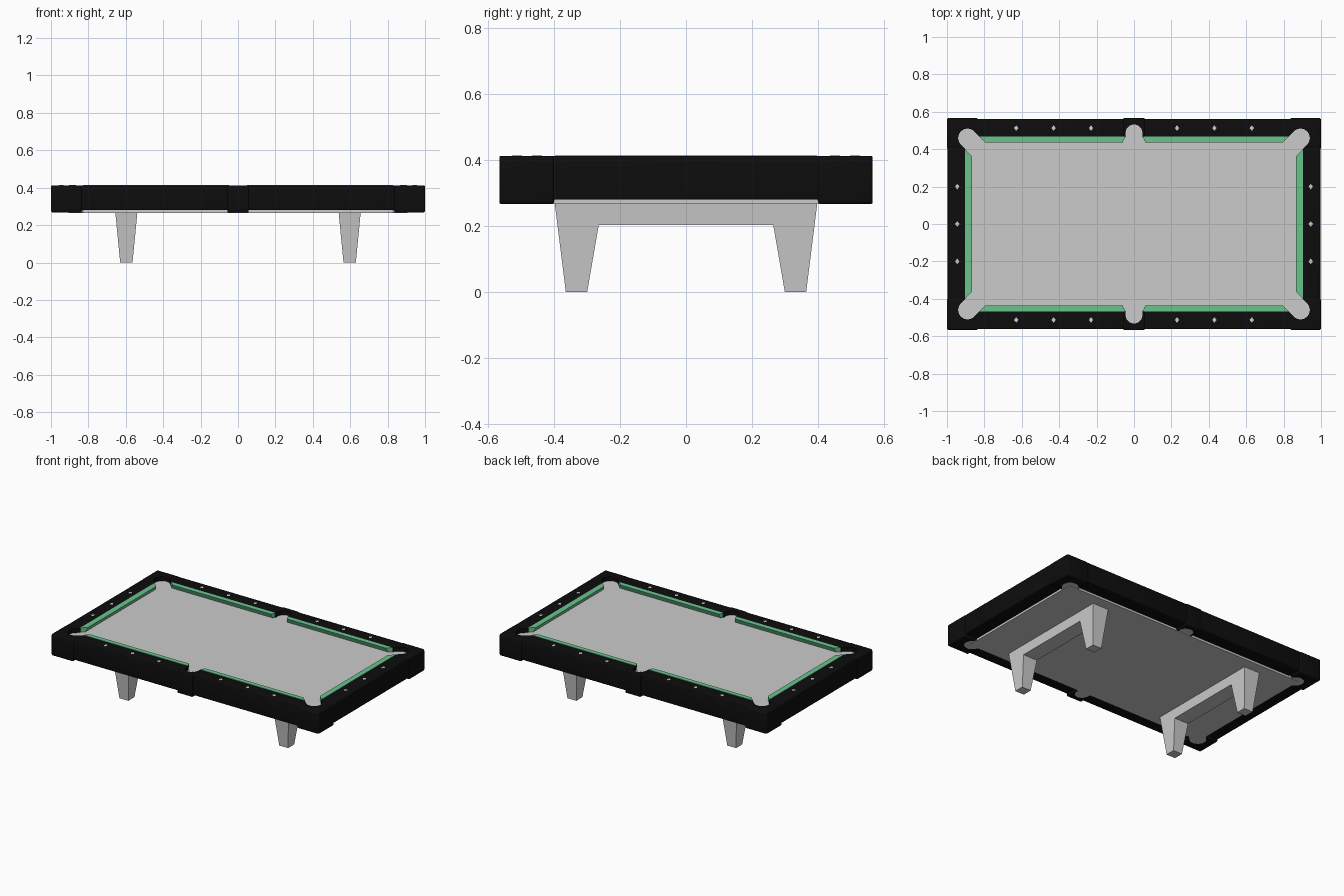
import bpy, bmesh, math
from mathutils import Vector

if "Cube" in bpy.data.objects:
    bpy.data.objects.remove(bpy.data.objects["Cube"])


def material(name, rgb):
    m = bpy.data.materials.new(name)
    m.diffuse_color = (*rgb, 1)
    m.use_nodes = True
    m.node_tree.nodes["Principled BSDF"].inputs["Base Color"].default_value = m.diffuse_color
    return m


BLACK = material("black_finish", (0.004, 0.004, 0.004))
GREEN = material("green_cloth", (0.14, 0.55, 0.27))


def finish(name, bm, mat=None):
    bmesh.ops.recalc_face_normals(bm, faces=bm.faces)
    me = bpy.data.meshes.new(name)
    bm.to_mesh(me)
    bm.free()
    ob = bpy.data.objects.new(name, me)
    bpy.context.collection.objects.link(ob)
    if mat:
        me.materials.append(mat)
    return ob


def add_loft(bm, a, b):
    # Solid between two matching rings of points
    va = [bm.verts.new(p) for p in a]
    vb = [bm.verts.new(p) for p in b]
    bm.faces.new(va)
    bm.faces.new(vb[::-1])
    n = len(va)
    for i in range(n):
        j = (i + 1) % n
        bm.faces.new((va[i], vb[i], vb[j], va[j]))


def loft(name, a, b, mat=None):
    bm = bmesh.new()
    add_loft(bm, a, b)
    return finish(name, bm, mat)


def box(name, lo, hi, mat=None, bevel=0):
    lo, hi = Vector(lo), Vector(hi)
    bm = bmesh.new()
    bmesh.ops.create_cube(bm, size=1)
    for v in bm.verts:
        v.co = Vector(c * s for c, s in zip(v.co, hi - lo)) + (lo + hi) / 2
    if bevel:
        bmesh.ops.bevel(bm, geom=bm.edges[:], offset=bevel, segments=3,
                        profile=0.5, affect='EDGES')
    return finish(name, bm, mat)


def flat(pts, z):
    return [(x, y, z) for x, y in pts]


def pocket_outline(cx, cy, r, dx, dy, length):
    # Rounded back plus a straight throat running towards the bed
    a0 = math.atan2(-dy, -dx)
    pts = []
    for i in range(25):
        a = a0 - math.pi / 2 + math.pi * i / 24
        pts.append((cx + r * math.cos(a), cy + r * math.sin(a)))
    for x, y in (pts[-1], pts[0]):
        pts.append((x + dx * length, y + dy * length))
    return pts


def mirrored(x0, x1, y0, y1, sx, sy):
    return sorted((x0 * sx, x1 * sx)), sorted((y0 * sy, y1 * sy))


S = math.sqrt(0.5)
CORNERS = [(sx, sy) for sx in (-1, 1) for sy in (-1, 1)]
BED_TOP, BED_LOW = 0.385, 0.266

# Pocket cutter and pocket floors
pockets = [(sx * 0.89, sy * 0.46, 0.05, -sx * S, -sy * S) for sx, sy in CORNERS]
pockets += [(0, sy * 0.487, 0.045, 0, -sy) for sy in (-1, 1)]
bm = bmesh.new()
for i, (cx, cy, r, dx, dy) in enumerate(pockets):
    ring = pocket_outline(cx, cy, r, dx, dy, 0.12)
    add_loft(bm, flat(ring, 0.2), flat(ring, 0.5))
    ring = pocket_outline(cx, cy, r + 0.001, dx, dy, 0.06)
    loft(f"pocket_{i}", flat(ring, BED_LOW + 0.001), flat(ring, BED_TOP - 0.0005))
cutter = finish("pocket_cutter", bm)
cutter.hide_render = True

# Playing bed
box("bed", (-0.905, -0.47, BED_LOW), (0.905, 0.47, BED_TOP))

frame = []
# Corner blocks
for i, (sx, sy) in enumerate(CORNERS):
    xs, ys = mirrored(0.835, 1.0, 0.40, 0.567, sx, sy)
    frame.append(box(f"corner_block_{i}", (xs[0], ys[0], 0.267),
                     (xs[1], ys[1], 0.413), BLACK, 0.01))
# Long rails, in two halves per side
for i, (sx, sy) in enumerate(CORNERS):
    xs, ys = mirrored(0.04, 0.86, 0.465, 0.562, sx, sy)
    frame.append(box(f"long_rail_{i}", (xs[0], ys[0], 0.28),
                     (xs[1], ys[1], 0.412), BLACK, 0.005))
for s in (-1, 1):
    # Short rails
    xs, ys = mirrored(0.90, 0.996, -0.42, 0.42, s, 1)
    frame.append(box("short_rail", (xs[0], ys[0], 0.28),
                     (xs[1], ys[1], 0.412), BLACK, 0.005))
    # Side pocket blocks
    xs, ys = mirrored(-0.057, 0.057, 0.465, 0.567, 1, s)
    frame.append(box("side_pocket_block", (xs[0], ys[0], 0.267),
                     (xs[1], ys[1], 0.413), BLACK, 0.005))

# Cut the pocket openings through the frame
for ob in frame:
    mod = ob.modifiers.new("pockets", 'BOOLEAN')
    mod.object = cutter
    mod.operation = 'DIFFERENCE'
    mod.solver = 'EXACT'
    bpy.context.view_layer.objects.active = ob
    bpy.ops.object.modifier_apply(modifier=mod.name)
    bpy.ops.object.select_all(action='DESELECT')
    ob.select_set(True)
    bpy.ops.object.shade_smooth_by_angle(angle=math.radians(35))
bpy.data.objects.remove(cutter)


# Cushions: level top, undercut nose
def cushion(name, top, low):
    loft(name, flat(top, 0.414), flat(low, BED_TOP - 0.002), GREEN)


for sx, sy in CORNERS:
    top = [(0.047, 0.468), (0.06, 0.437), (0.797, 0.437), (0.828, 0.468)]
    low = [(0.047, 0.468), (0.054, 0.45), (0.81, 0.45), (0.828, 0.468)]
    cushion("long_cushion", [(x * sx, y * sy) for x, y in top],
            [(x * sx, y * sy) for x, y in low])
for s in (-1, 1):
    top = [(0.903, -0.398), (0.866, -0.363), (0.866, 0.363), (0.903, 0.398)]
    low = [(0.903, -0.398), (0.88, -0.377), (0.88, 0.377), (0.903, 0.398)]
    cushion("short_cushion", [(x * s, y) for x, y in top],
            [(x * s, y) for x, y in low])

# Diamond sights on the rails
spots = [(sx * x, sy * 0.513) for sx, sy in CORNERS for x in (0.23, 0.43, 0.63)]
spots += [(s * 0.945, y) for s in (-1, 1) for y in (-0.2, 0, 0.2)]
for x, y in spots:
    d = [(x + 0.012, y), (x, y + 0.015), (x - 0.012, y), (x, y - 0.015)]
    loft("diamond_sight", flat(d, 0.405), flat(d, 0.4135))

# Leg frames: tapered legs joined by a crossbar
half = [(0.40, 0.28), (0.365, 0), (0.30, 0), (0.265, 0.203)]
profile = half + [(-y, z) for y, z in reversed(half)]
for s in (-1, 1):
    rings = [[(s * 0.597 + side * (0.033 + 0.097 * z), y, z) for y, z in profile]
             for side in (-1, 1)]
    loft("leg_frame", *rings)
